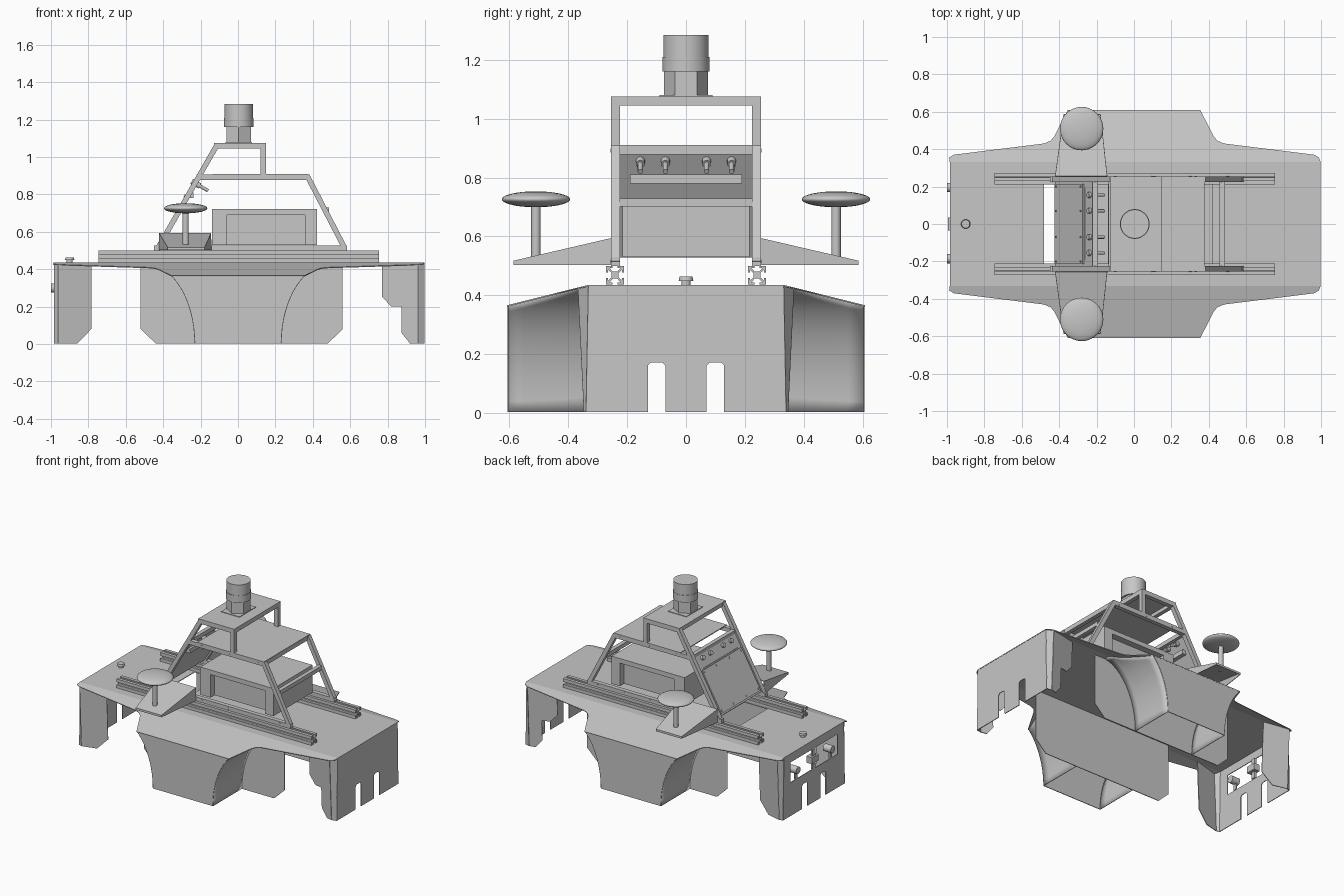
import bpy, bmesh, math
from mathutils import Vector, Matrix

if "Cube" in bpy.data.objects:
    bpy.data.objects.remove(bpy.data.objects["Cube"], do_unlink=True)

GREY = (0.57, 0.57, 0.57, 1)
grey = bpy.data.materials.new("plain grey")
grey.use_nodes = True
grey.diffuse_color = GREY
grey.node_tree.nodes["Principled BSDF"].inputs["Base Color"].default_value = GREY


def finish(name, bm):
    bmesh.ops.recalc_face_normals(bm, faces=bm.faces)
    mesh = bpy.data.meshes.new(name)
    bm.to_mesh(mesh)
    bm.free()
    mesh.materials.append(grey)
    ob = bpy.data.objects.new(name, mesh)
    bpy.context.collection.objects.link(ob)
    return ob


def mirror_y(ob):
    m = ob.modifiers.new("mirror", 'MIRROR')
    m.use_axis = (False, True, False)
    return ob


def sheet(name, faces, thick=0.005, mirror=True):
    """Thin sheet metal from flat outlines, optionally mirrored across y = 0."""
    bm = bmesh.new()
    for pts in faces:
        bm.faces.new([bm.verts.new(p) for p in pts])
    bmesh.ops.remove_doubles(bm, verts=bm.verts, dist=0.0005)
    ob = finish(name, bm)
    if mirror:
        mirror_y(ob)
    s = ob.modifiers.new("thickness", 'SOLIDIFY')
    s.thickness = thick
    s.offset = 0
    return ob


def prism(name, pts, depth, matrix):
    """Outline in local xy, extruded along local z about its centre."""
    bm = bmesh.new()
    face = bm.faces.new([bm.verts.new((x, y, -depth / 2)) for x, y in pts])
    ext = bmesh.ops.extrude_face_region(bm, geom=[face])
    bmesh.ops.translate(bm, vec=(0, 0, depth),
                        verts=[v for v in ext["geom"] if isinstance(v, bmesh.types.BMVert)])
    bmesh.ops.transform(bm, matrix=matrix, verts=bm.verts)
    return finish(name, bm)


def box(name, x, y, z):
    bm = bmesh.new()
    bmesh.ops.create_cube(bm, size=1)
    for v in bm.verts:
        v.co = [lo + (c + 0.5) * (hi - lo) for c, (lo, hi) in zip(v.co, (x, y, z))]
    return finish(name, bm)


def rod(name, a, b, r, sides=24, r2=None):
    a, b = Vector(a), Vector(b)
    bm = bmesh.new()
    bmesh.ops.create_cone(bm, cap_ends=True, segments=sides, radius1=r,
                          radius2=r if r2 is None else r2, depth=(b - a).length)
    turn = (b - a).to_track_quat('Z', 'Y').to_matrix().to_4x4()
    bmesh.ops.transform(bm, matrix=Matrix.Translation((a + b) / 2) @ turn, verts=bm.verts)
    return smooth(finish(name, bm))


def smooth(ob):
    bpy.ops.object.select_all(action='DESELECT')
    ob.select_set(True)
    bpy.context.view_layer.objects.active = ob
    bpy.ops.object.shade_smooth_by_angle(angle=math.radians(40))
    return ob


TOP = 0.433
FOLD = 0.33
INNER = 0.287


def deck_z(y):
    return TOP - 0.25 * max(0, y - FOLD)


# Deck with its opening and sloping wings
flat = [(-0.985, 0), (-0.985, FOLD), (0.998, FOLD), (0.998, 0),
        (-0.3, 0), (-0.3, 0.21), (-0.48, 0.21), (-0.48, 0)]
half = [(0.998, FOLD), (0.988, 0.355), (0.962, 0.37), (0.48, 0.43), (0.445, 0.445), (0.425, 0.47), (0.355, 0.608)]
wing = half + [(-x, y) for x, y in reversed(half[1:])] + [(-0.985, FOLD)]
sheet("deck", [[(x, y, TOP) for x, y in flat], [(x, y, deck_z(y)) for x, y in wing]])

# Inner side panels with clipped lower corners
sheet("side_panel", [[(x, INNER, z) for x, z in
      [(-0.52, 0.43), (-0.52, 0.08), (-0.44, 0.003), (0.48, 0.003), (0.56, 0.08), (0.56, 0.43)]]])

# Fender boxes: outer plates and curved wheel arches rising to the sloping deck


def arch(y, side):
    limit = math.asin((deck_z(y) - 0.003) / 0.431)
    return [(side * (0.5 - 0.27 * math.cos(limit * i / 12)), y, 0.003 + 0.431 * math.sin(limit * i / 12))
            for i in range(13)]


sheet("fender_plate", [arch(0.604, 1) + arch(0.604, -1)[::-1]])
strips = []
for side in (-1, 1):
    rows = [arch(y, side) for y in (INNER, FOLD, 0.38, 0.44, 0.5, 0.55, 0.604)]
    for a, b in zip(rows, rows[1:]):
        strips += [[a[i], a[i + 1], b[i + 1], b[i]] for i in range(12)]
smooth(sheet("wheel_arch", strips))

# End panels with two slots each, and a window at one end
end = [(0, 0.003), (0.07, 0.003), (0.07, 0.16), (0.08, 0.172), (0.12, 0.172), (0.13, 0.16),
       (0.13, 0.003), (0.338, 0.003), (FOLD, TOP), (0, TOP)]
window = [(0, 0.375), (0.26, 0.375), (0.26, 0.235), (0, 0.235)]
sheet("left_end_panel", [[(0.994, y, z) for y, z in end]])
sheet("right_end_panel", [[(-0.982, y, z) for y, z in end + window]])

# Corner folds and side skirts that run inwards from the ends


def skirt_point(x, z):
    return (x, 0.345 + 0.02 * z / 0.42 - 0.25 * (0.962 - abs(x)), z)


for cx, x in ((0.994, 0.962), (-0.982, -0.96)):
    sheet("corner_fold", [[(cx, FOLD, TOP), skirt_point(x, 0.424), skirt_point(x, 0.003), (cx, 0.338, 0.003)]])
skirts = {"left_skirt": [(0.962, 0.003), (0.92, 0.003), (0.875, 0.06), (0.875, 0.2), (0.82, 0.2),
                         (0.77, 0.255), (0.77, 0.43), (0.962, 0.424)],
          "right_skirt": [(-0.96, 0.003), (-0.86, 0.003), (-0.785, 0.08), (-0.785, 0.43), (-0.96, 0.424)]}
for name, pts in skirts.items():
    sheet(name, [[skirt_point(x, z) for x, z in pts]])

# Window connectors and warning button
box("connector_post", (-0.985, -0.97), (-0.015, 0.015), (0.235, 0.375))
box("connector_block", (-0.995, -0.95), (-0.035, 0.035), (0.28, 0.325))
for y in (-0.185, 0.195):
    box("connector_strap", (-0.985, -0.975), (y - 0.012, y + 0.012), (0.235, 0.3))
    rod("round_connector", (-1.0, y, 0.3), (-0.94, y, 0.3), 0.025, 16)
rod("button_collar", (-0.9, 0, TOP), (-0.9, 0, 0.45), 0.016)
rod("button_cap", (-0.9, 0, 0.449), (-0.9, 0, 0.463), 0.025, r2=0.022)

# Slotted rails
side = [(0.031, 0.031), (0.009, 0.031), (0.009, 0.024), (0.018, 0.024), (0.008, 0.012)]
side += [(-x, y) for x, y in reversed(side[1:])]
profile = []
for k in range(4):
    c, s = round(math.cos(k * math.pi / 2)), round(math.sin(k * math.pi / 2))
    profile += [(c * x - s * y, s * x + c * y) for x, y in side]
lay = Matrix.Translation((0.005, 0.241, 0.468)) @ Matrix.Rotation(math.pi / 2, 4, 'Y')
mirror_y(prism("rail", profile, 1.5, lay))

# Side frames of square tube
UP = Matrix.Rotation(math.pi / 2, 4, 'X')


def frame_bar(name, a, b, w=0.028):
    d = Vector((b[0] - a[0], b[1] - a[1])).normalized() * w / 2
    n = Vector((-d.y, d.x))
    a, b = Vector(a), Vector(b)
    pts = [a + n, a - n, b - n, b + n]
    mirror_y(prism(name, pts, 0.03, Matrix.Translation((0, 0.24, 0)) @ UP))


frame_bar("frame_base", (-0.45, 0.514), (0.582, 0.514))
frame_bar("frame_slope_back", (-0.43, 0.51), (-0.115, 1.06))
frame_bar("frame_top", (-0.128, 1.059), (0.149, 1.059))
frame_bar("frame_post", (0.135, 0.9), (0.135, 1.059))
frame_bar("frame_middle", (-0.22, 0.892), (0.379, 0.892))
frame_bar("frame_slope_front", (0.37, 0.9), (0.572, 0.51))

# Cross bars and roof plates
for x, z in ((-0.11, 1.059), (0.135, 1.059), (-0.207, 0.892), (0.364, 0.892), (0.472, 0.715)):
    box("cross_bar", (x - 0.014, x + 0.014), (-0.226, 0.226), (z - 0.014, z + 0.014))
box("top_plate", (-0.128, 0.149), (-0.255, 0.255), (1.07, 1.076))
box("middle_plate", (-0.135, 0.377), (-0.255, 0.255), (0.904, 0.91))

# Frame bolts
for x, z in [(x, 0.514) for x in (-0.3, -0.1, 0.1, 0.3, 0.5)] + [(x, 0.892) for x in (-0.1, 0.11, 0.33)]:
    mirror_y(rod("frame_bolt", (x, 0.25, z), (x, 0.257, z), 0.007, 10))

# Sloping control panel with a row of knobs
slope = Vector((0.315, 0, 0.55)).normalized()
out = Vector((-slope.z, 0, slope.x))


def on_slope(z, y, lift=0.0):
    p = Vector((-0.43, 0, 0.51)) + slope * ((z - 0.51) / slope.z) + out * lift
    return Vector((p.x, y, p.z))


def slope_plate(name, z0, z1, w, lift, thick):
    sheet(name, [[on_slope(z0, -w, lift), on_slope(z0, w, lift),
                  on_slope(z1, w, lift), on_slope(z1, -w, lift)]], thick, False)


slope_plate("panel_back", 0.53, 0.89, 0.226, 0.0, 0.008)
slope_plate("panel_cover", 0.54, 0.8, 0.215, 0.009, 0.01)
box("panel_brace", (-0.265, -0.237), (-0.19, 0.19), (0.78, 0.81))
for y in (-0.155, -0.07, 0.07, 0.155):
    rod("panel_knob", on_slope(0.86, y, 0.02), on_slope(0.86, y, -0.03), 0.015, 16)
    rod("panel_plug", on_slope(0.86, y, -0.025), on_slope(0.86, y, -0.08), 0.009, 12)
for y in (-0.2, -0.07, 0.07, 0.2):
    for z in (0.555, 0.785):
        rod("panel_screw", on_slope(z, y, 0.01), on_slope(z, y, 0.018), 0.006, 10)

# Equipment case inside the frame
box("case_top", (-0.14, 0.422), (-0.215, 0.215), (0.69, 0.722))
box("case_back_leg", (-0.14, -0.06), (-0.215, 0.215), (0.53, 0.695))
box("case_front_leg", (0.357, 0.422), (-0.215, 0.215), (0.53, 0.695))
box("case_core", (-0.07, 0.36), (-0.17, 0.17), (0.53, 0.695))

# Folded side brackets, masts and dish antennas
root, tip = [(-0.42, 0.255), (-0.145, 0.255)], [(-0.18, 0.585), (-0.375, 0.585)]
corners = [(*root[0], 0.592), (*root[1], 0.592), (*tip[0], 0.516), (*tip[1], 0.516)]
edges = [(corners[i], corners[(i + 1) % 4]) for i in (1, 2, 3)]
sheet("bracket", [corners] + [[a, b, (*b[:2], 0.503), (*a[:2], 0.503)] for a, b in edges])
mirror_y(rod("mast", (-0.28, 0.51, 0.53), (-0.28, 0.51, 0.72), 0.016))
bm = bmesh.new()
bmesh.ops.create_uvsphere(bm, u_segments=40, v_segments=20, radius=1)
bmesh.ops.transform(bm, matrix=Matrix.Translation((-0.28, 0.51, 0.726)) @
                    Matrix.Diagonal((0.116, 0.116, 0.027, 1)), verts=bm.verts)
smooth(mirror_y(finish("dish", bm)))

# Sensor tower on the roof, with a six-sided neck
CX = 0.004
hexagon = [(0.075 * math.sin(k * math.pi / 3), 0.075 * math.cos(k * math.pi / 3)) for k in range(6)]
box("sensor_foot", (CX - 0.07, CX + 0.07), (-0.09, 0.09), (1.075, 1.08))
prism("sensor_neck", hexagon, 0.085, Matrix.Translation((CX, 0, 1.12)))
rod("sensor_collar", (CX, 0, 1.16), (CX, 0, 1.21), 0.0795, 40)
rod("sensor_head", (CX, 0, 1.2), (CX, 0, 1.284), 0.077, 40)
